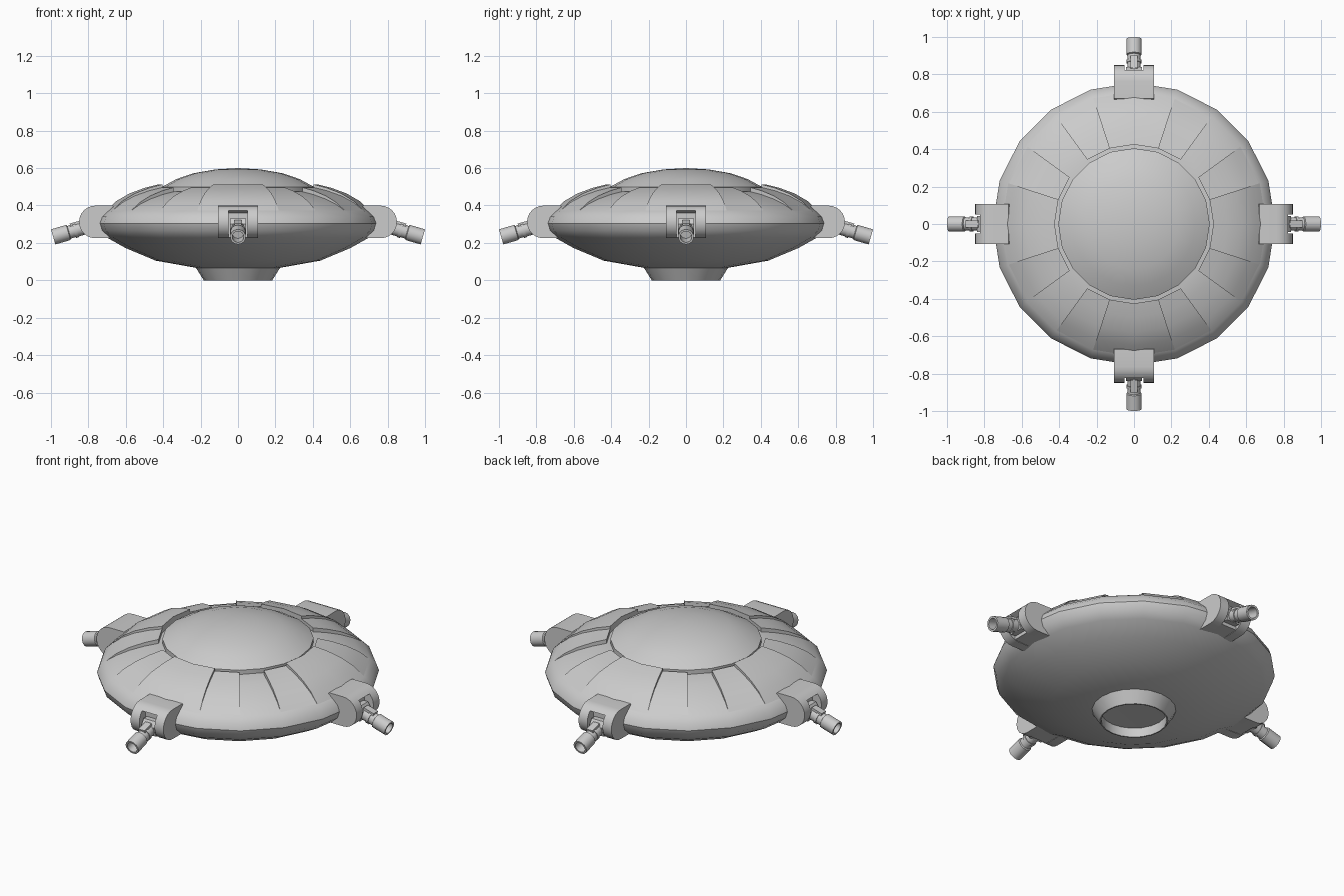
import bpy, bmesh
from math import sin, cos, pi, radians
from mathutils import Matrix

if "Cube" in bpy.data.objects:
    bpy.data.objects.remove(bpy.data.objects["Cube"])


def finish(name, bm, angle=32, matrix=None):
    if matrix:
        bm.transform(matrix)
    bmesh.ops.remove_doubles(bm, verts=bm.verts, dist=1e-5)
    bmesh.ops.recalc_face_normals(bm, faces=bm.faces)
    mesh = bpy.data.meshes.new(name)
    bm.to_mesh(mesh)
    bm.free()
    ob = bpy.data.objects.new(name, mesh)
    bpy.context.collection.objects.link(ob)
    bpy.ops.object.select_all(action='DESELECT')
    ob.select_set(True)
    bpy.context.view_layer.objects.active = ob
    bpy.ops.object.shade_smooth_by_angle(angle=radians(angle))
    return ob


def lathe(name, profile, sides=20, matrix=None, angle=32):
    bm = bmesh.new()
    rings = []
    for r, z in profile:
        if r == 0:
            rings.append([bm.verts.new((0, 0, z))] * sides)
        else:
            rings.append([bm.verts.new((r * cos(2 * pi * i / sides), r * sin(2 * pi * i / sides), z))
                          for i in range(sides)])
    for a, b in zip(rings, rings[1:]):
        for i in range(sides):
            j = (i + 1) % sides
            bm.faces.new(dict.fromkeys((a[i], a[j], b[j], b[i])))
    return finish(name, bm, angle, matrix)


def slab(name, outline, y0, y1, matrix):
    # outline in the x-z plane, extruded from y0 to y1
    bm = bmesh.new()
    face = bm.faces.new([bm.verts.new((x, y0, z)) for x, z in outline])
    new = bmesh.ops.extrude_face_region(bm, geom=[face])['geom']
    bmesh.ops.translate(bm, vec=(0, y1 - y0, 0),
                        verts=[v for v in new if isinstance(v, bmesh.types.BMVert)])
    return finish(name, bm, 32, matrix)


# Saucer hull
lathe("hull", [(0, 0.475), (0.42, 0.475), (0.50, 0.458), (0.58, 0.434), (0.65, 0.405),
               (0.71, 0.37), (0.742, 0.34), (0.755, 0.305), (0.742, 0.265), (0.70, 0.228),
               (0.60, 0.172), (0.44, 0.105), (0.22, 0.066), (0.0, 0.064)])

# Central dome
lathe("top_dome", [(0.405, 0.47), (0.405, 0.50), (0.33, 0.541), (0.24, 0.572),
                   (0.12, 0.593), (0, 0.60)])

# Hollow foot ring underneath
lathe("foot_ring", [(0.228, 0.072), (0.183, 0.0), (0.176, 0.0), (0.176, 0.055), (0, 0.06)])

# Raised armour panels: stepped in height, thinning out toward the rim
rows = [(0.425, 0.475, None), (0.425, 0.475, 1), (0.50, 0.458, 0.95), (0.58, 0.434, 0.8),
        (0.65, 0.405, 0.5), (0.712, 0.367, 0)]
columns = [(-36, -0.005), (-36, 0.022), (-18, 0.022), (-18, 0.038), (0, 0.038),
           (18, 0.038), (18, 0.022), (36, 0.022), (36, -0.005)]
for k in range(4):
    bm = bmesh.new()
    grid = []
    for r, z, t in rows:
        line = []
        for deg, h in columns:
            a = radians(deg)
            dz = -0.006 if t is None else h * t
            line.append(bm.verts.new((r * cos(a), r * sin(a), z + dz)))
        grid.append(line)
    for a, b in zip(grid, grid[1:]):
        for i in range(len(columns) - 1):
            bm.faces.new((a[i], a[i + 1], b[i + 1], b[i]))
    finish(f"armour_panels_{k + 1}", bm, 32, Matrix.Rotation(k * pi / 2, 4, 'Z'))

# Turrets: rounded housing with a front slot, and a tilted gun
arc = [(0.763 + 0.087 * cos(radians(d)), 0.312 + 0.087 * sin(radians(d)))
       for d in range(-90, 91, 15)]
housing = arc + [(0.67, 0.399), (0.64, 0.36), (0.64, 0.26), (0.67, 0.225)]
slot_core = ([(0.67, 0.225), (0.79, 0.229), (0.79, 0.36)]
             + [p for p in arc if p[1] > 0.36] + [(0.67, 0.399)])
tilt = Matrix.Translation((0.79, 0, 0.29)) @ Matrix.Rotation(radians(90 + 16.3), 4, 'Y')
gun = [(0, -0.02), (0.036, -0.02), (0.036, 0.075), (0.040, 0.075), (0.040, 0.09),
       (0.035, 0.09), (0.035, 0.118), (0.042, 0.122), (0.042, 0.2065),
       (0.031, 0.2065), (0.031, 0.13), (0, 0.13)]
for k in range(4):
    spin = Matrix.Rotation(k * pi / 2, 4, 'Z')
    n = k + 1
    slab(f"turret_cheek_left_{n}", housing, 0.05, 0.107, spin)
    slab(f"turret_cheek_right_{n}", housing, -0.107, -0.05, spin)
    slab(f"turret_core_{n}", slot_core, -0.05, 0.05, spin)
    lathe(f"gun_barrel_{n}", gun, 14, spin @ tilt)
    # Breech block holding the barrel inside the slot
    slab(f"gun_breech_{n}", [(0.78, 0.25), (0.825, 0.245), (0.84, 0.30), (0.82, 0.33), (0.78, 0.33)],
         -0.042, 0.042, spin)
    # Small rail on top of the barrel
    slab(f"gun_rail_{n}", [(0.83, 0.30), (0.835, 0.322), (0.90, 0.303), (0.895, 0.28)],
         -0.02, 0.02, spin)
